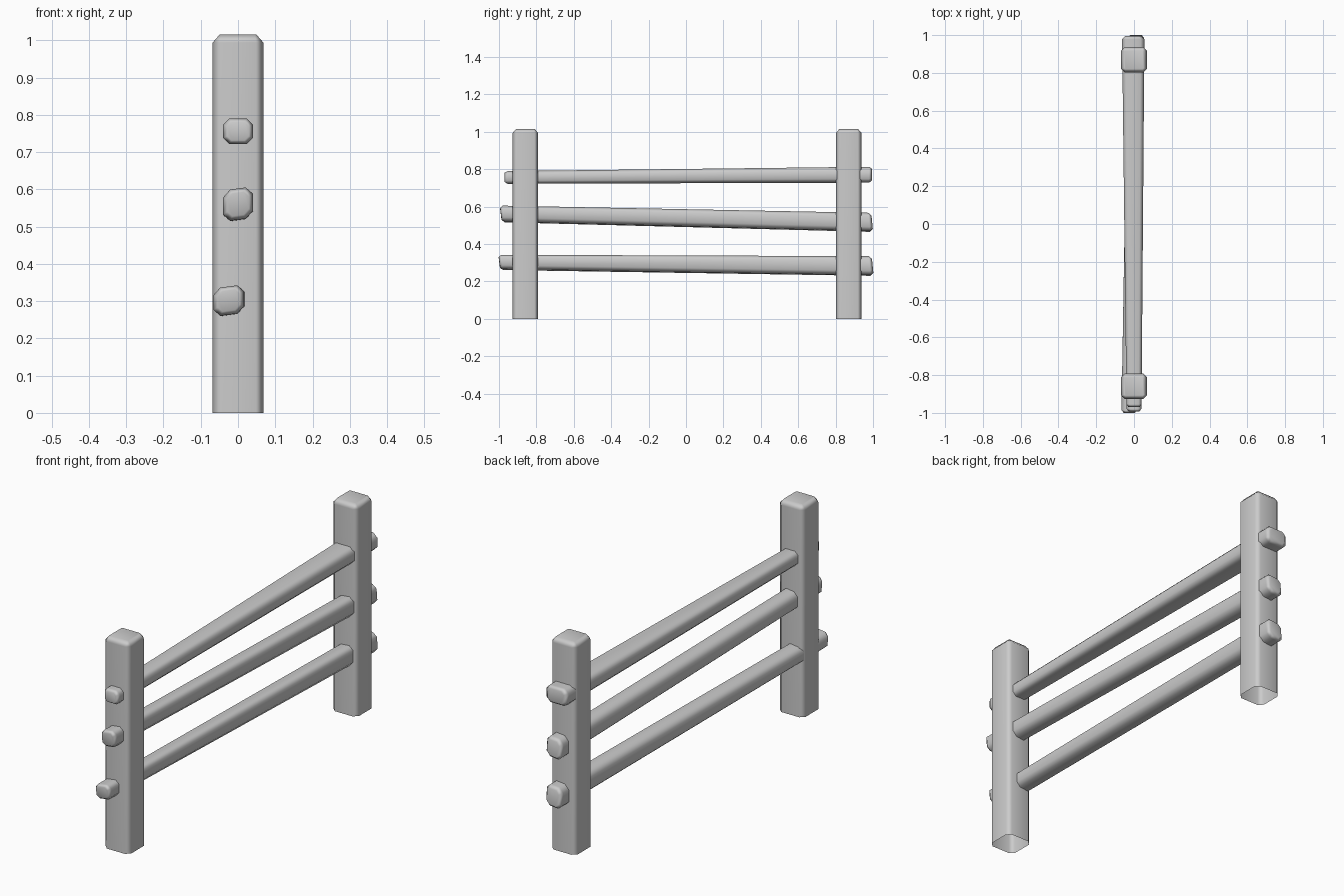
import bpy, bmesh

if "Cube" in bpy.data.objects:
    bpy.data.objects.remove(bpy.data.objects["Cube"])


def finish(name, bm):
    bmesh.ops.recalc_face_normals(bm, faces=bm.faces[:])
    mesh = bpy.data.meshes.new(name)
    bm.to_mesh(mesh)
    bm.free()
    for p in mesh.polygons:
        p.use_smooth = True
    obj = bpy.data.objects.new(name, mesh)
    bpy.context.collection.objects.link(obj)
    obj.modifiers.new("even_shading", 'WEIGHTED_NORMAL')
    return obj


def loft(name, rings, caps):
    bm = bmesh.new()
    loops = [[bm.verts.new(p) for p in ring] for ring in rings]
    for a, b in zip(loops, loops[1:]):
        n = len(a)
        for i in range(n):
            bm.faces.new((a[i], a[(i + 1) % n], b[(i + 1) % n], b[i]))
    for i in caps:
        bm.faces.new(loops[i])
    return finish(name, bm)


def octagon(w, h, c):
    """Rectangle of half sizes w, h with corners cut by c."""
    return [(-w, c - h), (c - w, -h), (w - c, -h), (w, c - h),
            (w, h - c), (w - c, h), (c - w, h), (-w, h - c)]


def post(name, y):
    # chamfered square column, open underneath
    def ring(half, cut, z):
        return [(a, y + b, z) for a, b in octagon(half, half, cut)]
    loft(name, [ring(0.068, 0.02, 0), ring(0.068, 0.02, 0.994),
                ring(0.049, 0.004, 1.016)], [-1])


def rail(name, front, back):
    # tapered pole; each end is (y, centre x, half width, z low, z high, skew)
    def ring(end, dy, k):
        y, x, w, lo, hi, skew = end
        h, zc = (hi - lo) / 2, (hi + lo) / 2
        h -= abs(skew) * w * 0.5
        return [(x + a * k, y + dy - skew * b * k, zc + (b + skew * a) * k)
                for a, b in octagon(w, h, min(w, h) * 0.48)]
    loft(name, [ring(front, 0, 0.72), ring(front, 0.016, 1),
                ring(back, -0.016, 1), ring(back, 0, 0.72)], [0, -1])


# Posts
post("front_post", -0.859)
post("back_post", 0.870)

# Rails
rail("top_rail", (-0.97, 0.0, 0.04, 0.722, 0.79, 0.0),
     (0.995, -0.004, 0.059, 0.728, 0.813, 0.0))
rail("middle_rail", (-0.99, 0.0, 0.04, 0.516, 0.605, 0.13),
     (0.995, 0.01, 0.043, 0.465, 0.567, 0.1))
rail("bottom_rail", (-0.998, -0.025, 0.041, 0.261, 0.342, 0.13),
     (0.998, 0.01, 0.043, 0.23, 0.335, 0.1))
